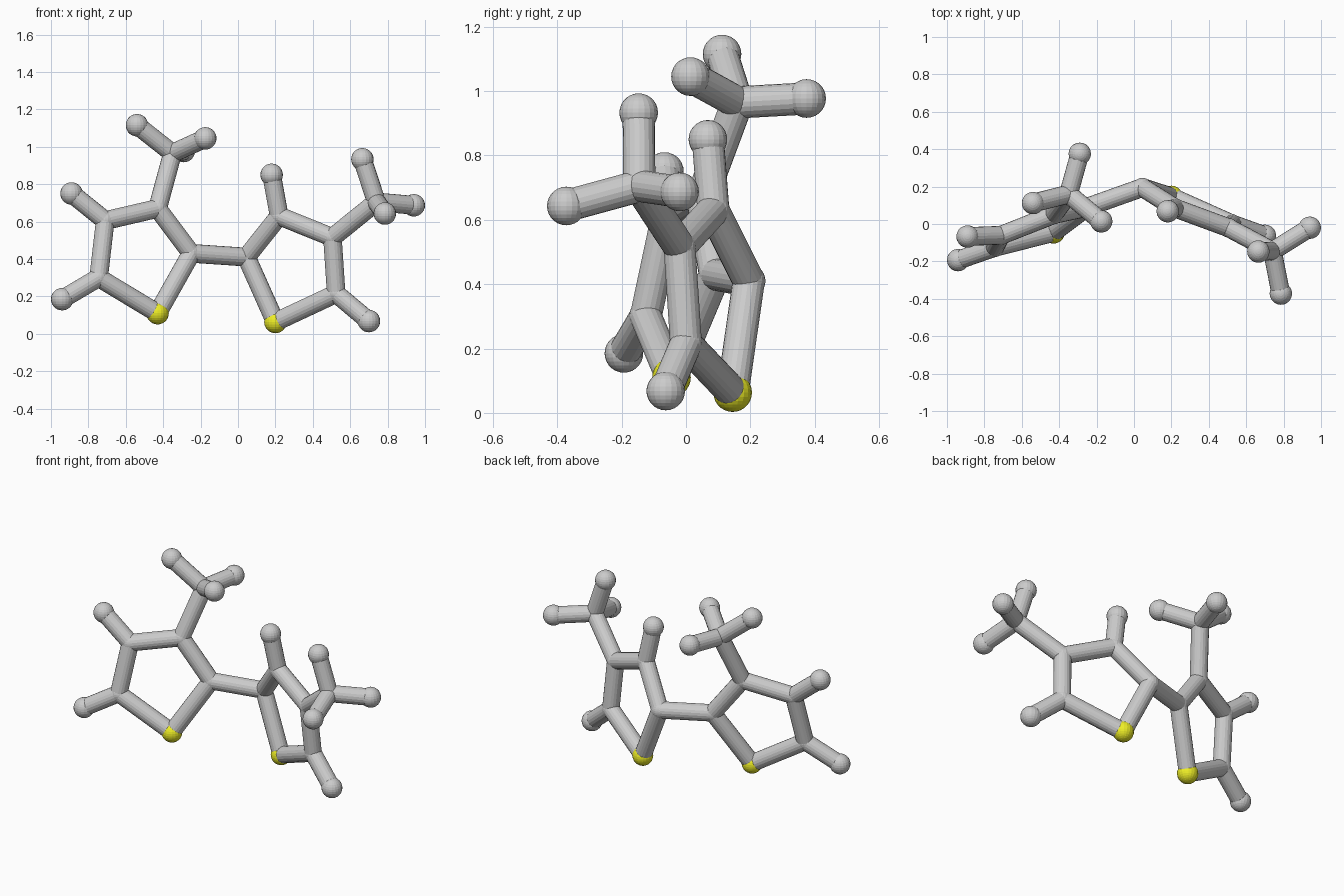
import bpy
from mathutils import Vector

if "Cube" in bpy.data.objects:
    bpy.data.objects.remove(bpy.data.objects["Cube"])

STICK, BALL, JOINT = 0.05, 0.06, 0.052

# Atom centres of each half: ring atoms, methyl carbon and end balls
LEFT = {
    "sulfur": (-0.43, -0.045, 0.11), "link": (-0.25, 0.09, 0.43),
    "ring_a": (-0.43, 0.05, 0.67), "ring_b": (-0.71, -0.06, 0.605),
    "ring_c": (-0.745, -0.125, 0.30), "methyl": (-0.35, 0.16, 0.965),
    "end_b": (-0.89, -0.067, 0.75), "end_c": (-0.94, -0.193, 0.185),
    "end_1": (-0.54, 0.112, 1.115), "end_2": (-0.175, 0.014, 1.045),
    "end_3": (-0.29, 0.375, 0.977),
}
RIGHT = {
    "sulfur": (0.20, 0.145, 0.063), "link": (0.045, 0.195, 0.41),
    "ring_a": (0.22, 0.085, 0.63), "ring_b": (0.505, -0.02, 0.515),
    "ring_c": (0.525, 0.0, 0.215), "methyl": (0.74, -0.145, 0.705),
    "end_a": (0.18, 0.068, 0.85), "end_c": (0.70, -0.063, 0.068),
    "end_1": (0.665, -0.147, 0.933), "end_2": (0.94, -0.02, 0.687),
    "end_3": (0.785, -0.372, 0.643),
}
RING = ["sulfur", "link", "ring_a", "ring_b", "ring_c"]

yellow = bpy.data.materials.new("yellow")
yellow.diffuse_color = (0.85, 0.85, 0.02, 1)
yellow.use_nodes = True
yellow.node_tree.nodes["Principled BSDF"].inputs["Base Color"].default_value = yellow.diffuse_color


def ball(name, p, r):
    bpy.ops.mesh.primitive_uv_sphere_add(segments=20, ring_count=14, radius=r, location=p)
    ob = bpy.context.object
    ob.name = name
    return ob


def stick(name, a, b):
    a, b = Vector(a), Vector(b)
    d = b - a
    bpy.ops.mesh.primitive_cylinder_add(vertices=20, radius=STICK, depth=d.length,
                                        location=(a + b) / 2)
    ob = bpy.context.object
    ob.name = name
    ob.rotation_euler = d.to_track_quat('Z', 'Y').to_euler()


def half(side, atoms, methyl_root):
    # Balls: large at ends and sulfur, small at the stick joints
    for key, p in atoms.items():
        big = key.startswith("end") or key == "sulfur"
        ob = ball(f"{side}_{key}_ball", p, BALL if big else JOINT)
        if key == "sulfur":
            ob.data.materials.append(yellow)
    # Ring sticks, methyl stick, and a stick to every end ball
    bonds = [(RING[i], RING[(i + 1) % 5]) for i in range(5)]
    bonds.append((methyl_root, "methyl"))
    for key in atoms:
        if key.startswith("end"):
            root = "ring_" + key[-1]
            bonds.append((root if root in atoms else "methyl", key))
    for a, b in bonds:
        stick(f"{side}_stick_{a}_{b}", atoms[a], atoms[b])


half("left", LEFT, "ring_a")
half("right", RIGHT, "ring_b")
# Bridge between the two rings
stick("bridge_stick", LEFT["link"], RIGHT["link"])
